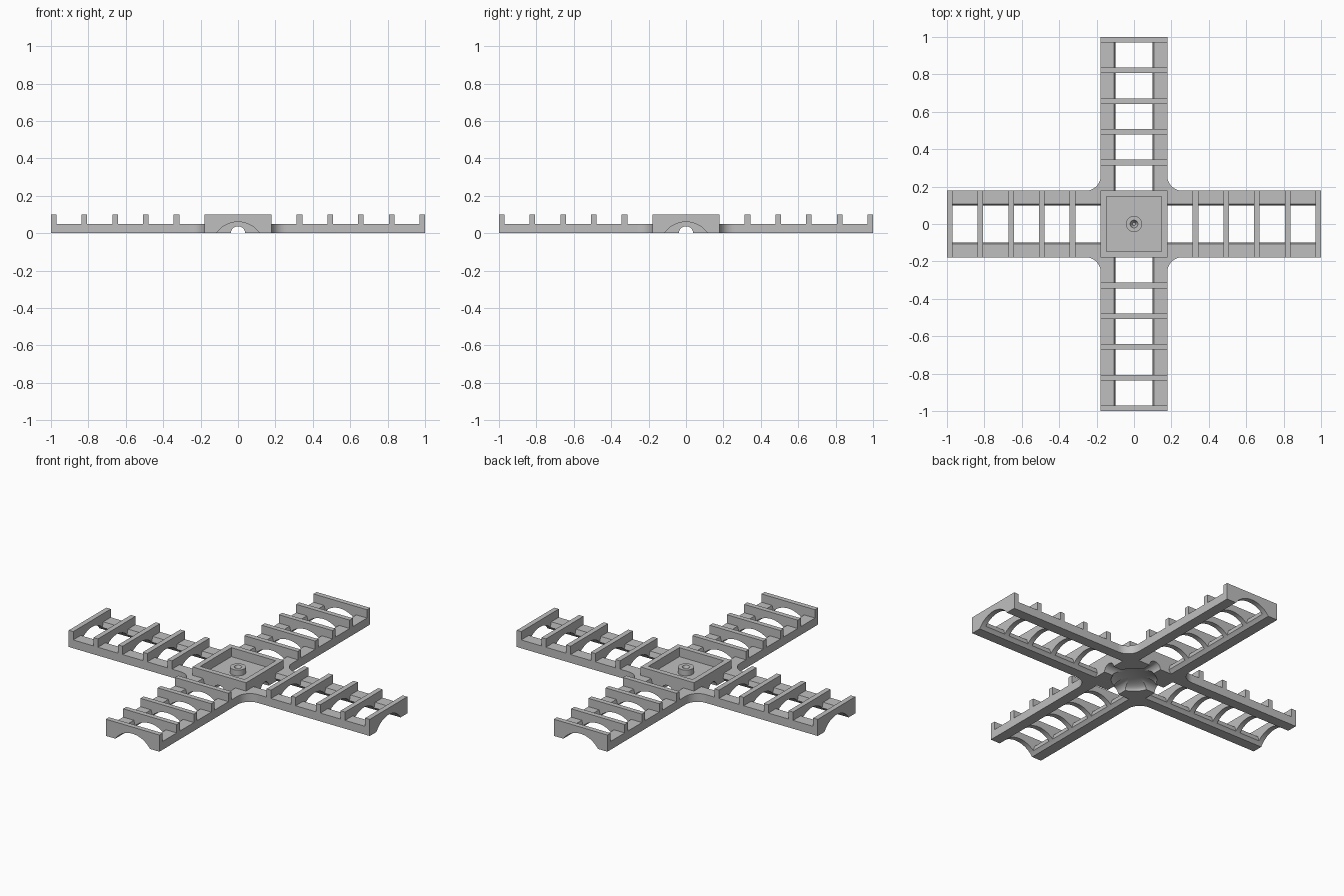
import bpy, bmesh, math
from mathutils import Matrix

cube = bpy.data.objects.get("Cube")
if cube:
    bpy.data.objects.remove(cube, do_unlink=True)

grey = bpy.data.materials.new("mid_grey")
grey.use_nodes = True
colour = (0.52, 0.52, 0.52, 1)
grey.diffuse_color = colour
grey.node_tree.nodes["Principled BSDF"].inputs["Base Color"].default_value = colour

W = 0.178                      # half width of arms and hub
RAIL_TOP, TOP = 0.05, 0.1
ARCH_R, ARCH_Z = 0.14, -0.08   # circle that hollows the underside


def finish(name, bm):
    bmesh.ops.recalc_face_normals(bm, faces=bm.faces)
    me = bpy.data.meshes.new(name)
    bm.to_mesh(me)
    bm.free()
    me.materials.append(grey)
    ob = bpy.data.objects.new(name, me)
    bpy.context.collection.objects.link(ob)
    return ob


def add_prism(bm, points, depth):
    face = bm.faces.new([bm.verts.new(p) for p in points])
    out = bmesh.ops.extrude_face_region(bm, geom=[face])
    verts = [g for g in out["geom"] if isinstance(g, bmesh.types.BMVert)]
    bmesh.ops.translate(bm, verts=verts, vec=depth)
    # the starting face closes the near end
    if not face.is_valid:
        bmesh.ops.holes_fill(bm, edges=[e for e in bm.edges if e.is_boundary])


def box(name, half, z0, z1):
    bm = bmesh.new()
    bmesh.ops.create_cube(bm, size=1, matrix=Matrix.Translation((0, 0, (z0 + z1) / 2))
                          @ Matrix.Diagonal((2 * half, 2 * half, z1 - z0, 1)))
    return finish(name, bm)


def cylinder(name, r0, r1, length, matrix):
    bm = bmesh.new()
    bmesh.ops.create_cone(bm, cap_ends=True, segments=48, radius1=r0, radius2=r1,
                          depth=length, matrix=matrix)
    return finish(name, bm)


def carve(ob, cutter):
    mod = ob.modifiers.new("cut", "BOOLEAN")
    mod.operation, mod.solver, mod.object = "DIFFERENCE", "EXACT", cutter
    bpy.context.view_layer.objects.active = ob
    bpy.ops.object.modifier_apply(modifier=mod.name)
    bpy.data.objects.remove(cutter, do_unlink=True)


def arch_height(y):
    return math.sqrt(ARCH_R ** 2 - y * y) + ARCH_Z


foot = math.sqrt(ARCH_R ** 2 - ARCH_Z ** 2)    # arch half width on the ground

# Arched cross ribs of one arm
bm = bmesh.new()
curve = [foot * math.cos(math.pi * i / 24) for i in range(1, 24)]
outline = [(-foot, 0), (-W, 0), (-W, TOP), (W, TOP), (W, 0), (foot, 0)]
outline += [(y, arch_height(y)) for y in curve]
for i in range(5):
    add_prism(bm, [(0.97 - 0.164 * i, y, z) for y, z in outline], (0.03, 0, 0))
ribs = finish("front_ribs", bm)

# Two side rails of one arm: arch hollow below, steep bevel on the inner side
bm = bmesh.new()
section = [(foot, 0), (W, 0), (W, RAIL_TOP), (0.107, RAIL_TOP)]
section += [(y, arch_height(y)) for y in (0.098, 0.104, 0.11)]
for s in (1, -1):
    add_prism(bm, [(W, s * y, z) for y, z in section], (1 - W, 0, 0))
rails = finish("front_rails", bm)

# Concave fillet between two neighbouring arms
bm = bmesh.new()
R = 0.08
curve = [(W + R - R * math.cos(a), W + R - R * math.sin(a), 0)
         for a in (math.pi / 2 * i / 12 for i in range(13))]
add_prism(bm, [(W, W, 0)] + curve, (0, 0, RAIL_TOP))
fillet = finish("front_fillet", bm)

# Repeat arm parts around the hub
for k, side in enumerate(("front", "left", "back", "right")):
    for part, label in ((ribs, "ribs"), (rails, "rails"), (fillet, "fillet")):
        ob = part
        if k:
            ob = bpy.data.objects.new(side + "_" + label, part.data)
            bpy.context.collection.objects.link(ob)
        ob.rotation_euler.z = math.pi / 2 * (k - 1)

# Hub: square block with a shallow dome and two tunnels below, a tray on top
FLOOR = 0.046
hub = box("hub", W, 0, TOP)
bm = bmesh.new()
bmesh.ops.create_uvsphere(bm, u_segments=50, v_segments=25, radius=1,
                          matrix=Matrix.Diagonal((0.125, 0.125, 0.041, 1)))
carve(hub, finish("dome_cutter", bm))
for axis in "XY":
    place = Matrix.Translation((0, 0, -0.0013)) @ Matrix.Rotation(math.pi / 2, 4, axis)
    carve(hub, cylinder("tunnel_cutter", 0.038, 0.038, 1, place))
carve(hub, box("tray_cutter", 0.147, FLOOR, 0.2))

# Centre boss with a tapered blind hole
boss = cylinder("centre_boss", 0.043, 0.043, 0.036, Matrix.Translation((0, 0, FLOOR + 0.0165)))
carve(boss, cylinder("hole_cutter", 0.008, 0.026, 0.04, Matrix.Translation((0, 0, FLOOR + 0.0255))))

# Smooth curved surfaces while keeping edges crisp
bpy.ops.object.select_all(action="DESELECT")
for ob in (ribs, rails, fillet, hub, boss):
    ob.select_set(True)
bpy.context.view_layer.objects.active = hub
bpy.ops.object.shade_smooth_by_angle(angle=math.radians(25))
